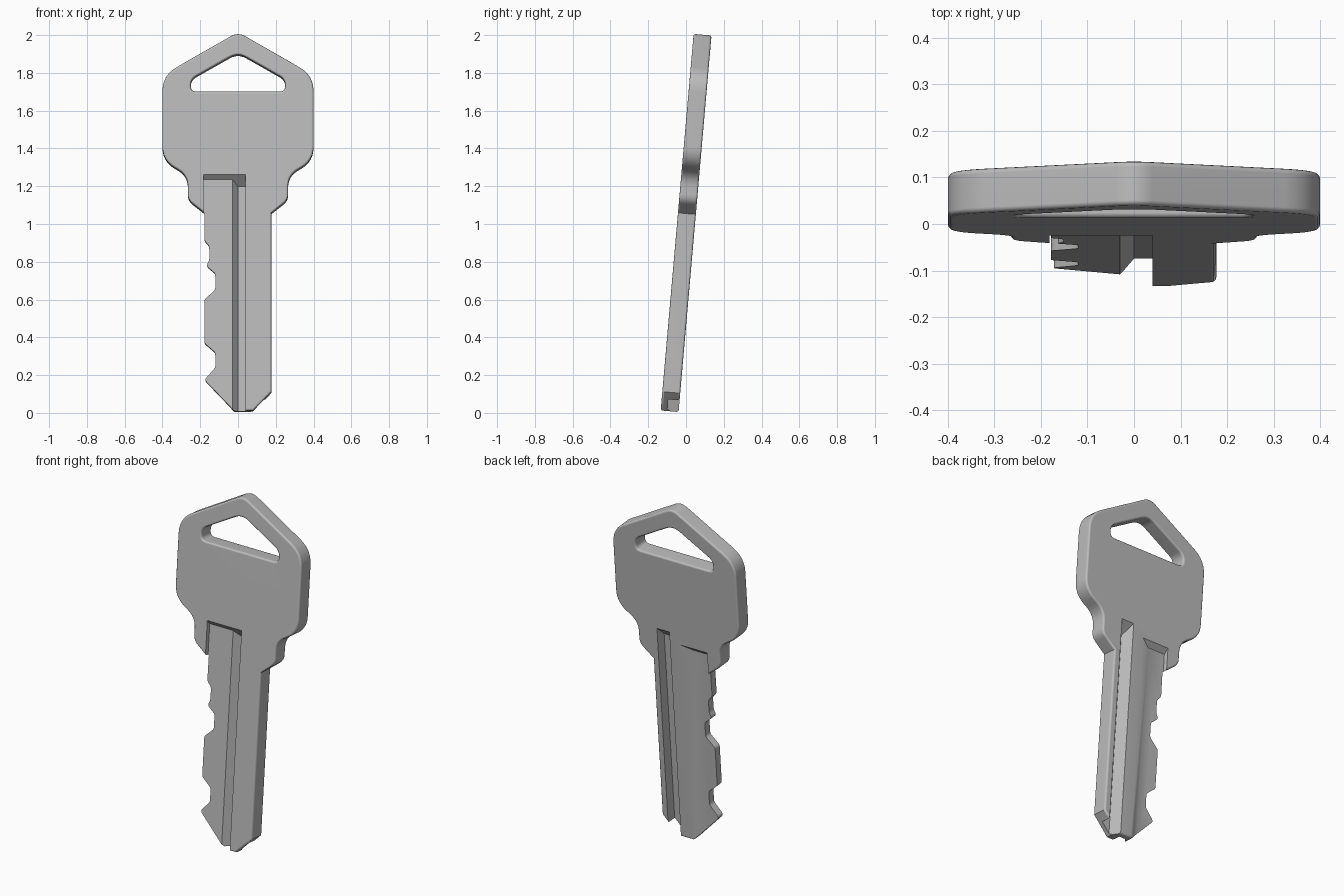
import bpy, bmesh, math
from mathutils import Matrix, Vector

cube = bpy.data.objects.get("Cube")
if cube:
    bpy.data.objects.remove(cube)

HALF = 0.0475      # half of the blank thickness
RIM = 0.011        # radius of the softened rims
TILT = math.radians(-5)


def rounded(corners, steps=6):
    """Closed outline from (x, z, cut) corners; cut is the rounding distance."""
    pts = []
    n = len(corners)
    for i, (x, z, cut) in enumerate(corners):
        p = Vector((x, z))
        if not cut:
            pts.append(p)
            continue
        a = p + (Vector(corners[i - 1][:2]) - p).normalized() * cut
        b = p + (Vector(corners[(i + 1) % n][:2]) - p).normalized() * cut
        for k in range(steps + 1):
            t = k / steps
            pts.append(a * (1 - t) ** 2 + p * 2 * t * (1 - t) + b * t * t)
    return pts


def grown(outline, distance):
    """Clockwise outline moved outwards by a distance."""
    result = []
    n = len(outline)
    for i, p in enumerate(outline):
        d1 = (p - outline[i - 1]).normalized()
        d2 = (outline[(i + 1) % n] - p).normalized()
        n1, n2 = Vector((-d1.y, d1.x)), Vector((-d2.y, d2.x))
        result.append(p + (n1 + n2) * distance / (1 + n1.dot(n2)))
    return result


def loft(name, rings):
    """Closed solid through matching rings of points."""
    bm = bmesh.new()
    loops = [[bm.verts.new(p) for p in ring] for ring in rings]
    bm.faces.new(list(reversed(loops[0])))
    bm.faces.new(loops[-1])
    n = len(loops[0])
    for lo, hi in zip(loops, loops[1:]):
        for i in range(n):
            j = (i + 1) % n
            bm.faces.new((lo[i], lo[j], hi[j], hi[i]))
    bm.normal_update()
    if bm.calc_volume(signed=True) < 0:
        bmesh.ops.reverse_faces(bm, faces=bm.faces[:])
    mesh = bpy.data.meshes.new(name)
    bm.to_mesh(mesh)
    bm.free()
    obj = bpy.data.objects.new(name, mesh)
    bpy.context.scene.collection.objects.link(obj)
    return obj


def plate(name, outline, layers):
    """Solid from (y, growth) layers of one outline."""
    return loft(name, [[(p.x, y, p.y) for p in grown(outline, g)]
                       for y, g in layers])


def channel(name, section, top, side):
    """Lengthwise cutter with a sloped run-out; side is -1 front, 1 back."""
    return loft(name, [[(x, y, -0.2) for x, y in section],
                       [(x, y, top - (HALF - side * y)) for x, y in section]])


def cut(obj, cutter):
    mod = obj.modifiers.new(cutter.name, 'BOOLEAN')
    mod.operation = 'DIFFERENCE'
    mod.solver = 'EXACT'
    mod.object = cutter
    cutter.hide_render = True


# Rounded rim as (y, shrink) steps through the thickness
arc = [math.radians(a) for a in (0, 30, 60, 90)]
rim = [(HALF - RIM * (1 - math.cos(a)), RIM * (1 - math.sin(a))) for a in arc]
rim = [(-y, s) for y, s in rim] + rim[::-1]

# Key outline: symmetric head, plain edge, tip and bitted edge
head = [(0.4, 1.787, 0.085), (0.4, 1.335, 0.075), (0.265, 1.255, 0.06),
        (0.265, 1.125, 0.03), (0.177, 1.055, 0)]
tip = [(0.177, 0.105, 0), (0.08, 0.005, 0), (-0.02, 0.005, 0)]
bitting = [(-0.178, 0.17, 0.018), (-0.12, 0.235, 0.012), (-0.12, 0.315, 0.012),
           (-0.178, 0.365, 0.012), (-0.178, 0.595, 0.012), (-0.12, 0.65, 0.012),
           (-0.12, 0.735, 0.012), (-0.168, 0.775, 0.016), (-0.152, 0.805, 0.012),
           (-0.152, 0.88, 0.012), (-0.178, 0.91, 0.012)]
mirrored = [(-x, z, c) for x, z, c in reversed(head)]
outline = [(0, 2.017, 0.045)] + head + tip + bitting + mirrored
key = plate("key", rounded(outline), [(y, -s) for y, s in rim])

# Hole for the ring, flared at both faces
hole = [(0, 1.908, 0.05), (0.25, 1.766, 0.033), (0.25, 1.7, 0.03),
        (-0.25, 1.7, 0.03), (-0.25, 1.766, 0.033)]
ring_hole = plate("ring_hole_cutter", rounded(hole),
                  [(-0.1, RIM)] + rim + [(0.1, RIM)])

# Milled channels on the blade
front = channel("front_channel_cutter",
                [(-0.182, -0.0225), (-0.03, -0.0225), (0, 0.0125),
                 (0.04, 0.0125), (0.04, -0.1), (-0.182, -0.1)], 1.26, -1)
back_recess = channel("back_recess_cutter",
                      [(-0.182, 0.02), (-0.07, 0.02), (-0.01, HALF),
                       (-0.01, 0.1), (-0.182, 0.1)], 1.19, 1)
back_groove = channel("back_groove_cutter",
                      [(0.06, 0.1), (0.06, HALF), (0.09, -0.014),
                       (0.14, -0.014), (0.14, 0.1)], 1.25, 1)
cutters = [ring_hole, front, back_recess, back_groove]
for c in cutters:
    cut(key, c)

# Bake the cuts and lean the key slightly back
deps = bpy.context.evaluated_depsgraph_get()
mesh = bpy.data.meshes.new_from_object(key.evaluated_get(deps))
key.modifiers.clear()
key.data = mesh
for c in cutters:
    bpy.data.objects.remove(c)
pivot = Matrix.Translation((0, 0, 1))
mesh.transform(pivot @ Matrix.Rotation(TILT, 4, 'X') @ pivot.inverted())

# Plain grey metal
grey = bpy.data.materials.new("key_grey")
grey.use_nodes = True
colour = (0.5, 0.5, 0.5, 1)
grey.diffuse_color = colour
grey.node_tree.nodes["Principled BSDF"].inputs["Base Color"].default_value = colour
mesh.materials.clear()
mesh.materials.append(grey)

bpy.ops.object.select_all(action='DESELECT')
key.select_set(True)
bpy.context.view_layer.objects.active = key
bpy.ops.object.shade_smooth_by_angle(angle=math.radians(35))
weighted = key.modifiers.new("weighted_normals", 'WEIGHTED_NORMAL')
weighted.keep_sharp = True
